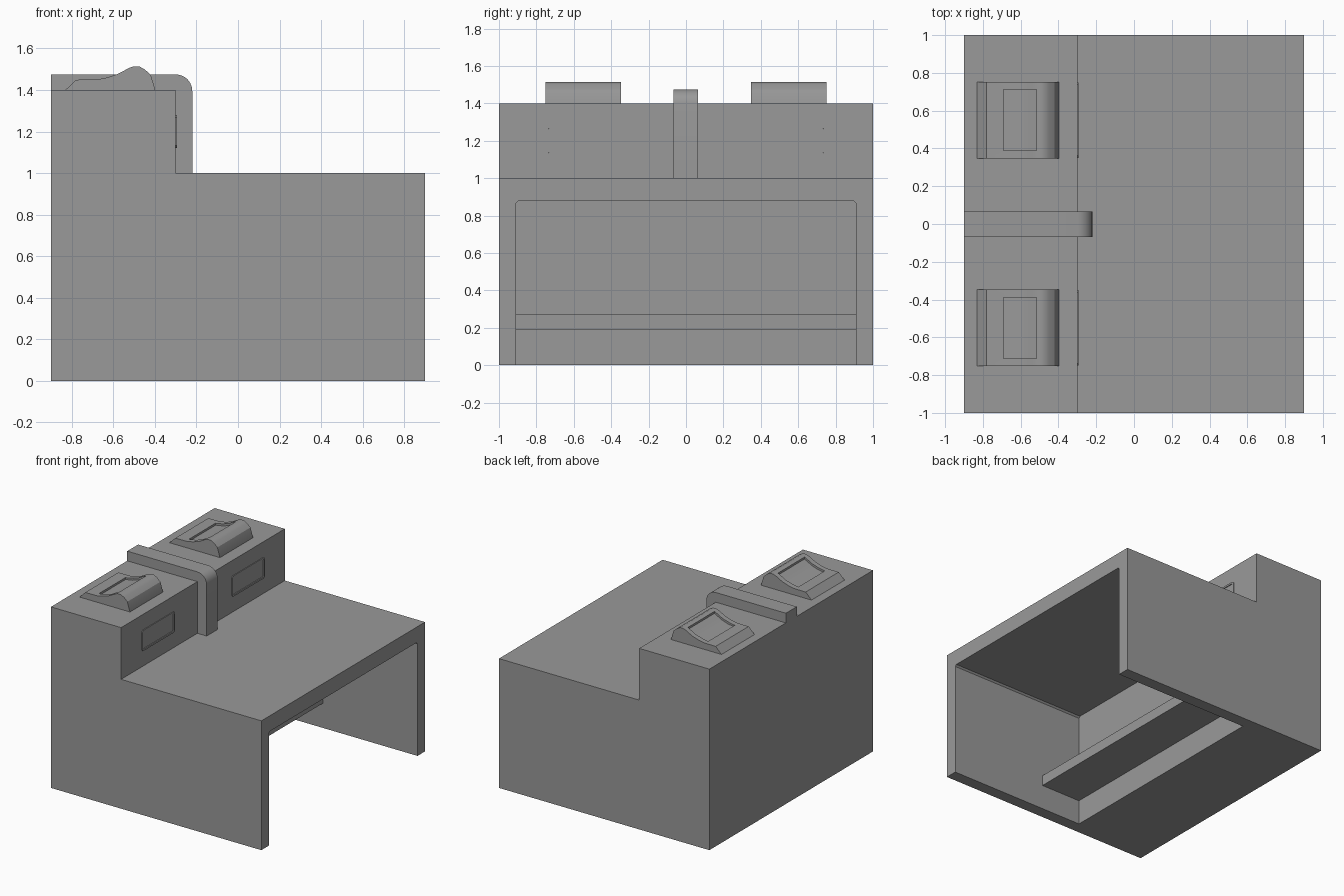
import bpy, bmesh, math
from mathutils import Vector

if "Cube" in bpy.data.objects:
    bpy.data.objects.remove(bpy.data.objects["Cube"], do_unlink=True)

grey = bpy.data.materials.new("plain_grey")
grey.use_nodes = True
grey.diffuse_color = (0.32, 0.32, 0.32, 1)
grey.node_tree.nodes["Principled BSDF"].inputs["Base Color"].default_value = grey.diffuse_color


def prism(name, profile, axis, lo, hi):
    """Extrude a flat profile along x (profile in y, z) or y (profile in x, z)."""
    place = (lambda a, b: (lo, a, b)) if axis == "x" else (lambda a, b: (a, lo, b))
    step = Vector((hi - lo, 0, 0)) if axis == "x" else Vector((0, hi - lo, 0))
    bm = bmesh.new()
    face = bm.faces.new([bm.verts.new(place(a, b)) for a, b in profile])
    ext = bmesh.ops.extrude_face_region(bm, geom=[face])
    bmesh.ops.translate(bm, vec=step, verts=[g for g in ext["geom"] if isinstance(g, bmesh.types.BMVert)])
    bmesh.ops.recalc_face_normals(bm, faces=bm.faces)
    mesh = bpy.data.meshes.new(name)
    bm.to_mesh(mesh)
    bm.free()
    mesh.materials.append(grey)
    ob = bpy.data.objects.new(name, mesh)
    bpy.context.collection.objects.link(ob)
    return ob


def cut(ob, cutter):
    """Subtract the cutter, bake the result and drop the cutter."""
    mod = ob.modifiers.new("cut", "BOOLEAN")
    mod.operation, mod.solver, mod.object = "DIFFERENCE", "EXACT", cutter
    deps = bpy.context.evaluated_depsgraph_get()
    mesh = bpy.data.meshes.new_from_object(ob.evaluated_get(deps))
    ob.modifiers.clear()
    ob.data = mesh
    bpy.data.objects.remove(cutter, do_unlink=True)


def smooth(ob, degrees):
    bpy.ops.object.select_all(action="DESELECT")
    ob.select_set(True)
    bpy.context.view_layer.objects.active = ob
    bpy.ops.object.shade_smooth_by_angle(angle=math.radians(degrees))


def rounded_rect(y0, y1, z0, z1, r):
    return [(y0 + r, z0), (y1 - r, z0), (y1, z0 + r), (y1, z1 - r),
            (y1 - r, z1), (y0 + r, z1), (y0, z1 - r), (y0, z0 + r)]


# stepped cabinet with an open knee space
body = prism("cabinet", [(-0.9, 0), (0.9, 0), (0.9, 1), (-0.3, 1), (-0.3, 1.4), (-0.9, 1.4)], "y", -1, 1)
cut(body, prism("knee_space", rounded_rect(-0.908, 0.908, -0.2, 0.88, 0.012), "x", -0.25, 1.1))

# shelf inside the knee space
prism("foot_shelf", [(-0.26, 0.19), (0.09, 0.19), (0.09, 0.27), (-0.26, 0.27)], "y", -0.92, 0.92)

# strap over the raised back
corner = [(-0.3 + 0.08 * math.sin(a), 1.395 + 0.08 * math.cos(a))
          for a in (math.radians(d) for d in range(0, 91, 15))]
strap = prism("centre_strap", [(-0.9, 1.39)] + [(-0.9, 1.475)] + corner
              + [(-0.22, 1), (-0.31, 1), (-0.31, 1.39)], "y", -0.068, 0.065)
smooth(strap, 30)

# curved consoles with sunken screens, and framed plates below them
hump = [(-0.83, 1.39), (-0.83, 1.4), (-0.78, 1.449), (-0.68, 1.45), (-0.63, 1.46), (-0.58, 1.476),
        (-0.55, 1.492), (-0.52, 1.508), (-0.5, 1.514), (-0.475, 1.513), (-0.45, 1.5),
        (-0.42, 1.473), (-0.398, 1.4), (-0.398, 1.39)]
dish = [(-0.69, 1.6), (-0.69, 1.434), (-0.63, 1.444), (-0.58, 1.46), (-0.55, 1.476),
        (-0.515, 1.494), (-0.515, 1.6)]
for side, y in (("right", -0.55), ("left", 0.55)):
    console = prism(side + "_console", hump, "y", y - 0.202, y + 0.202)
    cut(console, prism("screen_cutter", dish, "y", y - 0.162, y + 0.162))
    smooth(console, 28)

    plate = prism(side + "_front_plate", rounded_rect(y - 0.2, y + 0.2, 1.12, 1.28, 0.012), "x", -0.32, -0.294)
    bm = bmesh.new()
    bm.from_mesh(plate.data)
    front = max(bm.faces, key=lambda f: f.calc_center_median().x)
    bmesh.ops.inset_region(bm, faces=[front], thickness=0.015)
    inner = bmesh.ops.inset_region(bm, faces=[front], thickness=0.001)
    bmesh.ops.translate(bm, vec=(-0.005, 0, 0), verts=front.verts)
    bm.to_mesh(plate.data)
    bm.free()
